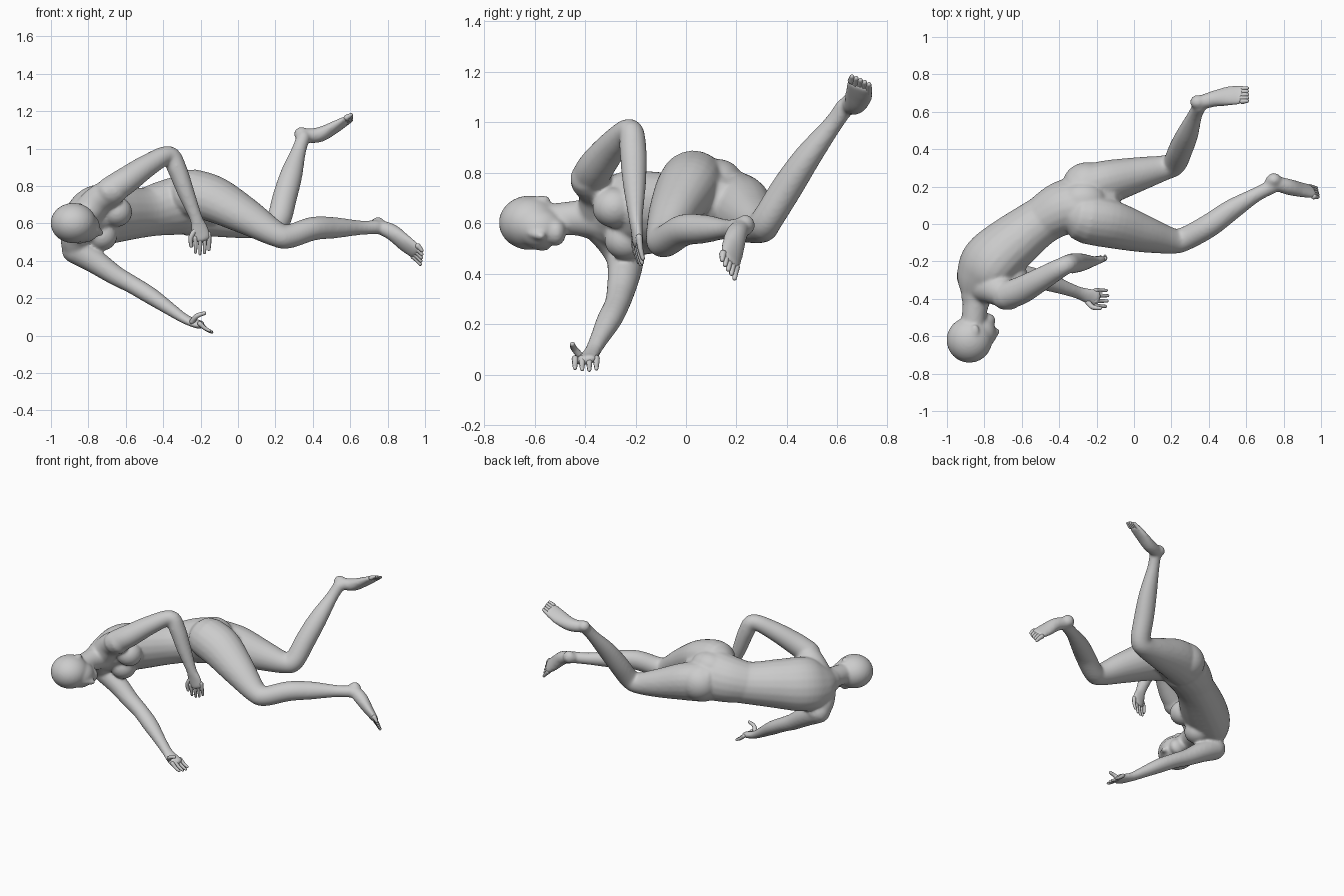
import bpy, bmesh
from math import cos, sin, tau
from mathutils import Vector as V, Matrix


def catmull(a, b, c, d, t):
    return 0.5 * ((2 * b) + (c - a) * t + (2 * a - 5 * b + 4 * c - d) * t * t
                  + (3 * b - a - 3 * c + d) * t ** 3)


def loft(bm, stations, lateral, sides=20, steps=5):
    """Rounded tube through (x, y, z, half_width, half_depth) stations."""
    s = [list(q) for q in stations]
    s = [s[0]] + s + [s[-1]]
    rows = []
    for i in range(1, len(s) - 2):
        for k in range(steps):
            rows.append([catmull(*[s[i + j][n] for j in (-1, 0, 1, 2)], k / steps) for n in range(5)])
    rows.append(s[-1])
    pts = [V(r[:3]) for r in rows]
    tan = [(pts[min(i + 1, len(pts) - 1)] - pts[max(i - 1, 0)]).normalized() for i in range(len(pts))]
    full = [(p, t, r[3], r[4]) for p, t, r in zip(pts, tan, rows)]
    # rounded ends
    for end, sign in ((0, -1), (-1, 1)):
        p, t, w, d = full[end]
        m = min(w, d)
        caps = [(p + t * sign * m * o, t, w * f, d * f) for o, f in ((.5, .87), (.85, .5), (.97, .2))]
        full = full + caps if sign > 0 else caps[::-1] + full
    rings = []
    for p, t, w, d in full:
        a = V(lateral)
        a = (a - t * a.dot(t)).normalized()
        b = t.cross(a)
        rings.append([bm.verts.new(p + a * w * cos(tau * k / sides) + b * d * sin(tau * k / sides))
                      for k in range(sides)])
    for r, q in zip(rings, rings[1:]):
        for k in range(sides):
            bm.faces.new((r[k], r[(k + 1) % sides], q[(k + 1) % sides], q[k]))
    bm.faces.new(rings[0][::-1])
    bm.faces.new(rings[-1])


def ball(bm, centre, radii):
    m = Matrix.Translation(centre) @ Matrix.Diagonal((*radii, 1))
    bmesh.ops.create_icosphere(bm, subdivisions=4, radius=1, matrix=m)


def digits(bm, first, last, lengths, heading, curl, r):
    """Row of fingers or toes between two knuckle positions."""
    first, last, heading, curl = V(first), V(last), V(heading).normalized(), V(curl)
    for i, n in enumerate(lengths):
        p = first.lerp(last, i / (len(lengths) - 1))
        path = [(*(p + heading * n * u + curl * n * u * u), r * (1 - .35 * u), r * (1 - .35 * u))
                for u in (-.2, .3, .65, 1)]
        loft(bm, path, heading.orthogonal(), 8, 3)


def finish(bm, name, voxel=None):
    bmesh.ops.recalc_face_normals(bm, faces=bm.faces[:])
    me = bpy.data.meshes.new(name)
    bm.to_mesh(me)
    bm.free()
    for p in me.polygons:
        p.use_smooth = True
    ob = bpy.data.objects.new(name, me)
    bpy.context.collection.objects.link(ob)
    if voxel:
        m = ob.modifiers.new("fuse", 'REMESH')
        m.mode = 'VOXEL'
        m.voxel_size = voxel
        m.use_smooth_shade = True
        m = ob.modifiers.new("soften", 'SMOOTH')
        m.factor = .5
        m.iterations = 14


body = bmesh.new()
chest_side = (.5, -.3, .8)

# torso: pelvis, waist, ribs, chest, neck base
loft(body, [(-.17, .14, .68, .11, .10), (-.27, .115, .70, .165, .135), (-.38, .085, .685, .155, .14),
            (-.48, .03, .665, .135, .125)], (.1, -.55, .8))
loft(body, [(-.32, .11, .69, .15, .135), (-.49, .02, .66, .137, .125), (-.65, -.10, .65, .16, .142),
            (-.77, -.205, .64, .178, .145), (-.825, -.295, .625, .155, .115), (-.845, -.38, .62, .085, .08)],
     chest_side)
for s in (-1, 1):
    ball(body, V((-.688, -.262, .598)) + V(chest_side) * .08 * s, (.082, .085, .08))

# buttocks
ball(body, (-.27, .125, .765), (.12, .10, .09))
ball(body, (-.25, .215, .675), (.13, .115, .12))

# shoulder girdle and neck
loft(body, [(-.665, -.385, .775, .075, .075), (-.75, -.345, .72, .085, .08), (-.835, -.34, .62, .075, .085),
            (-.87, -.28, .53, .08, .072), (-.865, -.235, .46, .075, .072)], (-.7, -.6, 0))
loft(body, [(-.83, -.35, .62, .085, .085), (-.85, -.45, .62, .068, .068), (-.86, -.55, .61, .066, .066)],
     (0, 0, 1))

# head: skull, face, jaw, nose, ears
ball(body, (-.88, -.62, .602), (.122, .122, .108))
ball(body, (-.82, -.58, .58), (.082, .095, .082))
ball(body, (-.795, -.515, .565), (.055, .04, .055))
loft(body, [(-.755, -.62, .56, .013, .013), (-.736, -.575, .55, .02, .02)], (0, 0, 1), 8)
for z in (.695, .505):
    ball(body, (-.85, -.57, z), (.022, .035, .016))

# left arm (raised elbow) and right arm (reaching down)
loft(body, [(-.69, -.385, .77, .075, .075), (-.605, -.355, .825, .075, .072), (-.48, -.285, .912, .062, .06),
            (-.37, -.222, .965, .051, .05), (-.325, -.21, .89, .052, .054), (-.28, -.205, .77, .046, .048),
            (-.225, -.2, .63, .035, .03), (-.205, -.195, .57, .047, .023), (-.19, -.19, .52, .047, .021)],
     (.9, .1, .35))
loft(body, [(-.87, -.24, .46, .075, .075), (-.77, -.245, .40, .066, .066), (-.66, -.26, .325, .056, .054),
            (-.57, -.275, .275, .051, .048), (-.47, -.305, .215, .051, .046), (-.36, -.345, .14, .038, .035),
            (-.29, -.37, .093, .035, .027), (-.23, -.39, .066, .046, .023), (-.20, -.40, .058, .046, .021)],
     (.2, 1, .2))

# legs, feet and heels
left_side, right_side = (.28, -.64, .71), (.22, -.83, .5)
loft(body, [(-.25, .025, .762, .127, .135), (-.13, .0, .73, .117, .135), (.04, -.05, .64, .093, .107),
            (.20, -.09, .545, .067, .072), (.27, -.08, .53, .064, .064), (.40, -.01, .572, .063, .064),
            (.52, .075, .577, .055, .058), (.65, .155, .577, .039, .04), (.74, .20, .58, .038, .038)],
     left_side)
loft(body, [(.735, .225, .588, .036, .036), (.82, .20, .555, .044, .043), (.89, .185, .497, .053, .032),
            (.95, .175, .45, .053, .02)], left_side)
ball(body, (.748, .235, .592), (.042, .038, .042))
loft(body, [(-.27, .18, .67, .125, .14), (-.15, .22, .655, .117, .13), (.02, .265, .615, .092, .097),
            (.16, .30, .59, .068, .068), (.215, .322, .615, .062, .066), (.25, .40, .74, .062, .066),
            (.285, .48, .86, .054, .06), (.325, .58, .99, .038, .04), (.35, .63, 1.06, .038, .038)],
     right_side)
loft(body, [(.343, .645, 1.07, .036, .036), (.43, .67, 1.073, .045, .04), (.51, .685, 1.11, .056, .03),
            (.57, .69, 1.145, .055, .02)], right_side)
ball(body, (.34, .652, 1.078), (.041, .038, .038))
finish(body, "body", .008)

# fingers and thumbs
bm = bmesh.new()
digits(bm, (-.155, -.185, .53), (-.228, -.20, .51), (.07, .08, .08, .065), (.1, .1, -1), (-.1, .1, 0), .0125)
loft(bm, [(-.225, -.2, .57, .015, .015), (-.252, -.205, .525, .013, .013), (-.25, -.20, .48, .01, .01)],
     (0, 1, 0), 8)
finish(bm, "left_fingers")
bm = bmesh.new()
digits(bm, (-.195, -.355, .055), (-.195, -.44, .055), (.065, .075, .07, .06), (.75, 0, -.7), (0, 0, .2), .0125)
loft(bm, [(-.245, -.42, .075, .015, .015), (-.22, -.445, .105, .013, .013), (-.18, -.45, .12, .01, .01)],
     (0, 1, 0), 8)
finish(bm, "right_fingers")

# toes
bm = bmesh.new()
for centre, side, heading, curl in (((.954, .172, .447), left_side, (.65, -.1, -.65), (0, 0, -.1)),
                                    ((.575, .69, 1.148), right_side, (.85, .05, .5), (0, 0, 0))):
    a = V(side).normalized() * .04
    digits(bm, V(centre) - a, V(centre) + a, (.045, .04, .037, .032, .025), heading, curl, .0145)
finish(bm, "toes")
